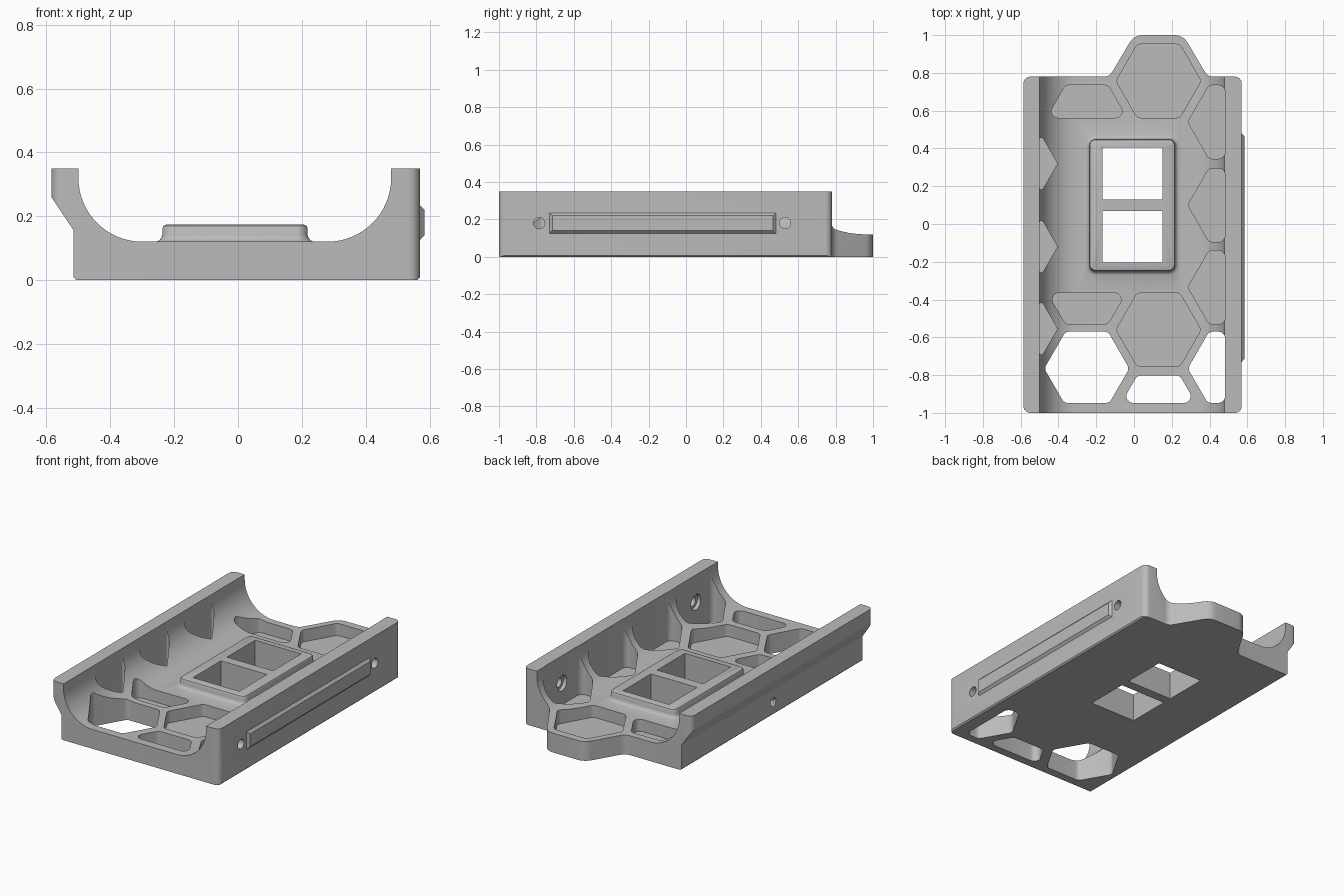
import bpy, bmesh, math
from mathutils import Vector

cube = bpy.data.objects.get("Cube")
if cube:
    bpy.data.objects.remove(cube)

grey = bpy.data.materials.new("matte_grey")
grey.use_nodes = True
grey.diffuse_color = (0.5, 0.5, 0.5, 1)
grey.node_tree.nodes["Principled BSDF"].inputs["Base Color"].default_value = (0.5, 0.5, 0.5, 1)


def rounded(points, radius, steps=6):
    """Replace every corner of a polygon with a circular arc."""
    radii = radius if isinstance(radius, list) else [radius] * len(points)
    pts = [Vector(p) for p in points]
    out = []
    for i, p in enumerate(pts):
        a, b = pts[i - 1] - p, pts[(i + 1) % len(pts)] - p
        half = (math.pi - a.angle(b)) / 2
        t = min(radii[i] * math.tan(half), 0.48 * a.length, 0.48 * b.length)
        if t < 1e-4:
            out.append(p)
            continue
        start, end, w = p + a.normalized() * t, p + b.normalized() * t, math.cos(half)
        for k in range(steps + 1):
            u = k / steps
            c0, c1, c2 = (1 - u) ** 2, 2 * u * (1 - u) * w, u * u
            out.append((start * c0 + p * c1 + end * c2) / (c0 + c1 + c2))
    return out


def clip(points, axis, limit, sign):
    """Keep the part of a polygon on one side of a line."""
    out = []
    for i, q in enumerate(points):
        p = points[i - 1]
        dp, dq = sign * (p[axis] - limit), sign * (q[axis] - limit)
        if dp * dq < 0:
            out.append(p.lerp(q, dp / (dp - dq)))
        if dq >= 0:
            out.append(q)
    return out


def loft(bm, loops):
    rings = [[bm.verts.new(v) for v in loop] for loop in loops]
    for r, s in zip(rings, rings[1:]):
        for i in range(len(r)):
            bm.faces.new((r[i - 1], r[i], s[i], s[i - 1]))
    bm.faces.new(rings[0])
    bm.faces.new(rings[-1])


def upright(bm, outline, z0, z1):
    loft(bm, [[(p.x, p.y, z) for p in outline] for z in (z0, z1)])


def make(name, bm):
    bmesh.ops.recalc_face_normals(bm, faces=bm.faces)
    mesh = bpy.data.meshes.new(name)
    bm.to_mesh(mesh)
    bm.free()
    mesh.materials.append(grey)
    obj = bpy.data.objects.new(name, mesh)
    bpy.context.collection.objects.link(obj)
    return obj


def combine(target, tool, operation):
    mod = target.modifiers.new("cut", 'BOOLEAN')
    mod.operation, mod.solver, mod.object = operation, 'EXACT', tool
    bpy.context.view_layer.objects.active = target
    bpy.ops.object.modifier_apply(modifier=mod.name)
    bpy.data.objects.remove(tool)


def box_outline(x0, x1, y0, y1, grow=0.0):
    return [(x0 - grow, y0 - grow), (x1 + grow, y0 - grow), (x1 + grow, y1 + grow), (x0 - grow, y1 + grow)]


# Cradle: trough section run along the length
section = [Vector((-0.507, 0)), Vector((0.562, 0)), Vector((0.57, 0.008)),
           Vector((0.65, 0.008)), Vector((0.65, 0.35)), Vector((0.48, 0.35))]
arc = [math.radians(90 * k / 16) for k in range(17)]
section += [Vector((0.28 + 0.2 * math.cos(a), 0.32 - 0.2 * math.sin(a))) for a in arc]
section += [Vector((-0.3 - 0.2 * math.sin(a), 0.32 - 0.2 * math.cos(a))) for a in arc]
section += [Vector(p) for p in ((-0.5, 0.35), (-0.645, 0.35), (-0.515, 0.155), (-0.515, 0.008))]
bm = bmesh.new()
loft(bm, [[(p.x, y, p.y) for p in section] for y in (-1.1, 1.1)])
cradle = make("cradle", bm)

# Plan outline with the rear tab
plan = [(-0.585, -1), (0.57, -1), (0.57, 0.78), (0.39, 0.78),
        (0.26, 1), (0, 1), (-0.13, 0.78), (-0.585, 0.78)]
bm = bmesh.new()
upright(bm, rounded(plan, [0.035, 0.035, 0.035, 0.05, 0.08, 0.08, 0.05, 0.035]), -0.1, 0.5)
combine(cradle, make("plan_cutter", bm), 'INTERSECT')

# Raised window frame with a filleted foot
bm = bmesh.new()
steps = ((0.022, 0.1), (0.022, 0.119), (0.01, 0.124), (0.003, 0.132), (0, 0.142),
         (0, 0.162), (-0.004, 0.17), (-0.013, 0.174))
loft(bm, [[(p.x, p.y, z) for p in rounded(box_outline(-0.237, 0.218, -0.25, 0.45, g), 0.035 + g)]
          for g, z in steps])
combine(cradle, make("window_frame", bm), 'UNION')

# Honeycomb pockets; the front row goes right through
bm = bmesh.new()
columns = {-0.63: (0.32, -0.12, -0.555), -0.25: (0.54, -0.335, -0.765),
           0.13: (0.757, -0.56, -0.997), 0.51: (0.54, 0.1, -0.335, -0.765)}
for cx, centres in columns.items():
    for cy in centres:
        cell = [Vector((cx + 0.225 * math.cos(k * math.pi / 3), cy + 0.225 * math.sin(k * math.pi / 3)))
                for k in range(6)]
        limits = [(0, -0.5, 1), (0, 0.482, -1), (1, -0.947, 1)]
        if cx == -0.25 and cy > 0:
            limits.append((1, 0.562, 1))
        elif cx == -0.25 and cy > -0.5:
            limits.append((1, -0.365, -1))
        for axis, limit, sign in limits:
            cell = clip(cell, axis, limit, sign)
        radius = 0.01 if cx < -0.5 else 0.035
        upright(bm, rounded(cell, radius), -0.1 if cy < -0.7 else 0.045, 0.5)
# Twin windows
for y0, y1 in ((-0.203, 0.07), (0.13, 0.405)):
    upright(bm, rounded(box_outline(-0.167, 0.15, y0, y1), 0), -0.1, 0.5)
combine(cradle, make("pocket_cutter", bm), 'DIFFERENCE')

# Round side holes, countersunk on the inside of the left wall
for x0, x1, y, z, r in ((0.4, 0.7, -0.785, 0.18, 0.03), (0.4, 0.7, 0.53, 0.18, 0.03),
                        (0.45, 0.505, -0.785, 0.18, 0.048), (0.45, 0.505, 0.53, 0.18, 0.048),
                        (-0.6, -0.45, -0.12, 0.08, 0.027)):
    bm = bmesh.new()
    turn = [2 * math.pi * k / 24 for k in range(24)]
    loft(bm, [[(x, y + r * math.cos(a), z + r * math.sin(a)) for a in turn] for x in (x0, x1)])
    combine(cradle, make("hole_cutter", bm), 'DIFFERENCE')

# Chamfered strip on the outer left wall
bm = bmesh.new()
loft(bm, [[(x, p.x, p.y) for p in rounded(box_outline(-0.73, 0.48, 0.125, 0.235, g), 0)]
          for x, g in ((0.56, 0), (0.57, 0), (0.584, -0.015))])
side_strip = make("side_strip", bm)

for obj in (cradle, side_strip):
    bpy.ops.object.select_all(action='DESELECT')
    obj.select_set(True)
    bpy.context.view_layer.objects.active = obj
    bpy.ops.object.shade_smooth_by_angle(angle=math.radians(30))
